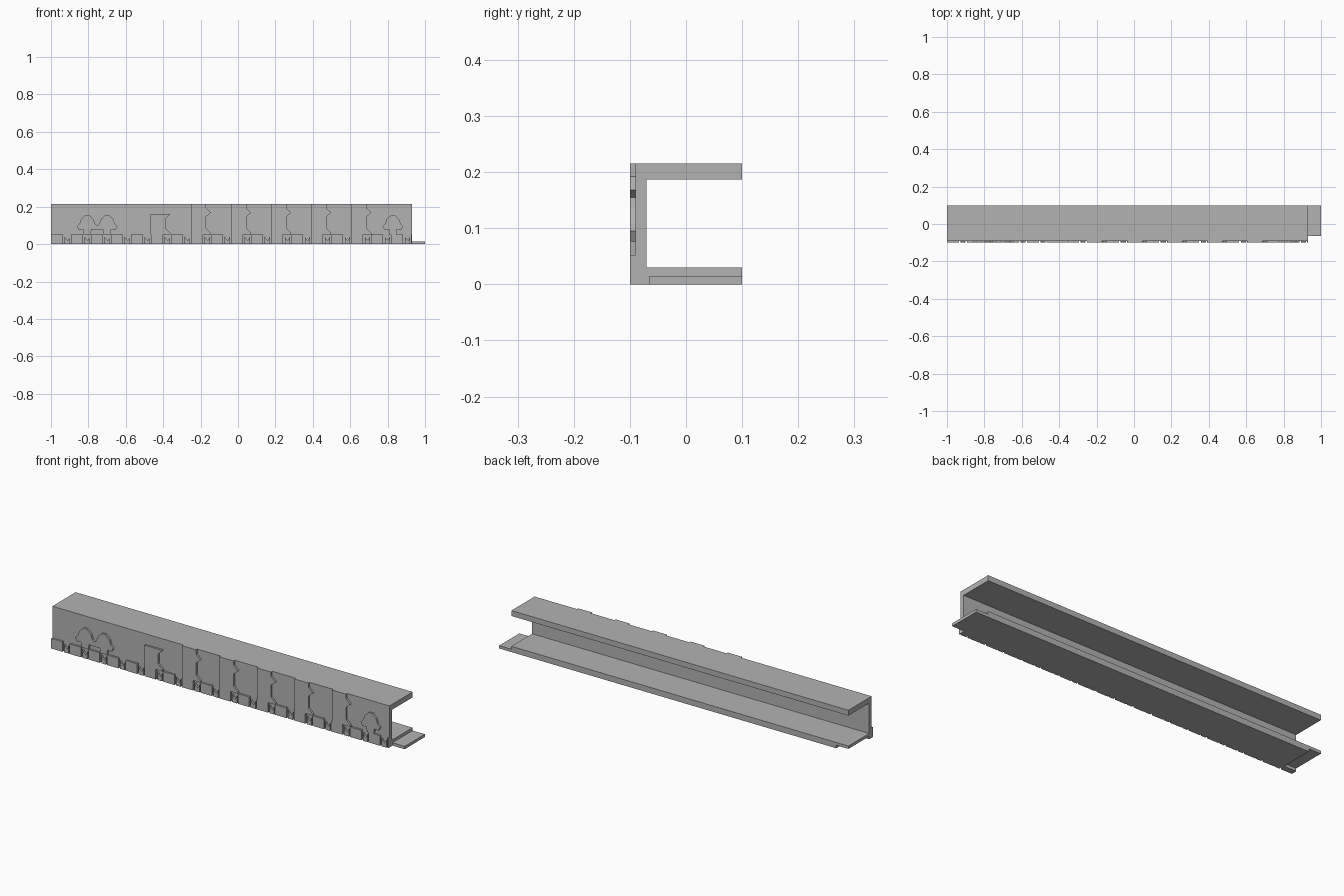
import bpy
import bmesh

cube = bpy.data.objects.get("Cube")
if cube:
    bpy.data.objects.remove(cube, do_unlink=True)

GREY = (0.45, 0.45, 0.45, 1)
mat = bpy.data.materials.new("stone grey")
mat.use_nodes = True
mat.diffuse_color = GREY
mat.node_tree.nodes["Principled BSDF"].inputs["Base Color"].default_value = GREY

X0, X1 = -1.0, 0.93          # ends of the main channel
WALL, FACE = -0.09, -0.1     # wall surface and relief surface


def prism(name, points, offset):
    """Solid made by sweeping a closed 3D outline along an offset."""
    bm = bmesh.new()
    face = bm.faces.new([bm.verts.new(p) for p in points])
    swept = bmesh.ops.extrude_face_region(bm, geom=[face])
    verts = [v for v in swept["geom"] if isinstance(v, bmesh.types.BMVert)]
    bmesh.ops.translate(bm, verts=verts, vec=offset)
    bmesh.ops.recalc_face_normals(bm, faces=bm.faces)
    mesh = bpy.data.meshes.new(name)
    bm.to_mesh(mesh)
    bm.free()
    mesh.materials.append(mat)
    obj = bpy.data.objects.new(name, mesh)
    bpy.context.collection.objects.link(obj)
    return obj


def box(name, lo, hi):
    outline = [(lo[0], lo[1], lo[2]), (hi[0], lo[1], lo[2]),
               (hi[0], hi[1], lo[2]), (lo[0], hi[1], lo[2])]
    return prism(name, outline, (0, 0, hi[2] - lo[2]))


def relief(name, outline, x=0.0):
    """Raised plate on the front wall from an (x, z) outline."""
    return prism(name, [(x + px, FACE, pz) for px, pz in outline],
                 (0, WALL - FACE, 0))


# Channel: wall with upper and lower flanges
section = [(WALL, 0), (0.1, 0), (0.1, 0.03), (-0.07, 0.03),
           (-0.07, 0.187), (0.1, 0.187), (0.1, 0.215), (WALL, 0.215)]
channel = prism("channel", [(X0, y, z) for y, z in section], (X1 - X0, 0, 0))

# Rebate under the lower flange that receives the next tongue
cutter = box("rebate_cutter", (X0 - 0.05, -0.07, -0.05), (-0.93, 0.15, 0.015))
cutter.hide_render = True
mod = channel.modifiers.new("rebate", 'BOOLEAN')
mod.operation = 'DIFFERENCE'
mod.solver = 'EXACT'
mod.object = cutter
bpy.context.view_layer.objects.active = channel
bpy.ops.object.modifier_apply(modifier=mod.name)
bpy.data.objects.remove(cutter, do_unlink=True)

# Tongue at the other end
box("tongue", (X1, -0.065, 0), (1, 0.1, 0.015))

# Base band broken by notches, each holding a small forked block
PITCH, NOTCH, BAND = 0.107, 0.042, 0.052
start = X0
fork = [(0.009, 0), (0.036, 0), (0.036, 0.038), (0.027, 0.02),
        (0.018, 0.026), (0.009, 0.04)]
for i in range(18):
    left = -0.936 + i * PITCH
    box("base_block", (start, FACE, 0), (left, WALL, BAND))
    relief("notch_fork", fork, left)
    start = left + NOTCH
box("base_block", (start, FACE, 0), (X1, WALL, BAND))

# Short pillar with flared foot and head
relief("short_pillar", [(0, BAND), (0.105, BAND), (0.105, 0.06), (0.08, 0.085),
                        (0.08, 0.135), (0.105, 0.16), (0, 0.16)], -0.467)

# Tall pillars with flared foot and pointed capital
pillar = [(0, BAND), (0.105, BAND), (0.105, 0.06), (0.08, 0.085), (0.08, 0.147),
          (0.105, 0.168), (0.08, 0.192), (0.08, 0.215), (0, 0.215)]
for i in range(5):
    relief("tall_pillar", pillar, -0.25 + i * 0.2145)

# Trees with mirrored outlines
half = [(0.02, BAND), (0.022, 0.078), (0.045, 0.076), (0.056, 0.095),
        (0.042, 0.108), (0.032, 0.135), (0.01, 0.155)]
tree = half + [(-x, z) for x, z in reversed(half)]
for x in (-0.806, -0.7, 0.828):
    relief("tree", tree, x)

# Small link between the paired trees
relief("branch", [(-0.775, 0.076), (-0.731, 0.076), (-0.731, 0.09),
                  (-0.775, 0.09)])
